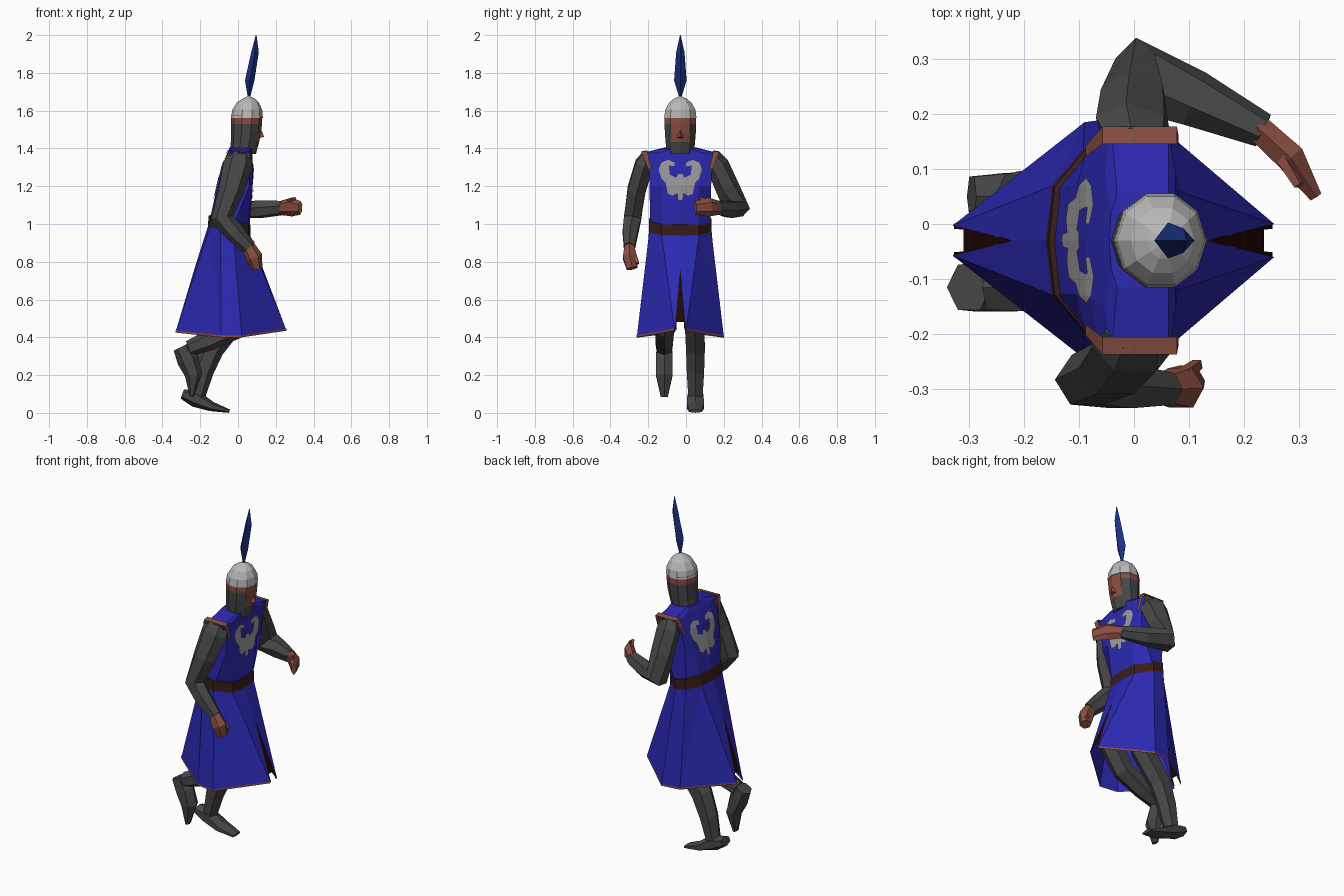
import bpy, bmesh, math
from mathutils import Vector
from mathutils.bvhtree import BVHTree

if "Cube" in bpy.data.objects:
    bpy.data.objects.remove(bpy.data.objects["Cube"])

YC = -0.03  # middle of the body in y; the figure faces +x


def material(name, r, g, b):
    m = bpy.data.materials.new(name)
    m.diffuse_color = (r, g, b, 1)
    m.use_nodes = True
    m.node_tree.nodes["Principled BSDF"].inputs["Base Color"].default_value = m.diffuse_color
    return m


BLUE = material("blue cloth", 0.025, 0.022, 0.45)
MAIL = material("dark grey mail", 0.062, 0.062, 0.062)
SKIN = material("red brown skin", 0.25, 0.076, 0.052)
STEEL = material("light steel", 0.48, 0.48, 0.48)
BELT = material("brown leather", 0.04, 0.013, 0.011)
DARK = material("dark lining", 0.014, 0.002, 0.002)
SILVER = material("silver paint", 0.34, 0.34, 0.34)
PLUME = material("deep blue feather", 0.01, 0.03, 0.22)


def build(name, verts, faces, mats, rule=None):
    bm = bmesh.new()
    vs = [bm.verts.new(v) for v in verts]
    for f in faces:
        bm.faces.new([vs[i] for i in f])
    bmesh.ops.recalc_face_normals(bm, faces=bm.faces)
    bm.normal_update()
    if rule:
        for f in bm.faces:
            f.material_index = rule(f.calc_center_median(), f.normal)
    me = bpy.data.meshes.new(name)
    bm.to_mesh(me)
    bm.free()
    for m in mats:
        me.materials.append(m)
    ob = bpy.data.objects.new(name, me)
    bpy.context.collection.objects.link(ob)
    return ob


def loft_faces(rings, n, caps=True):
    faces = [(r * n + i, r * n + (i + 1) % n, (r + 1) * n + (i + 1) % n, (r + 1) * n + i)
             for r in range(rings - 1) for i in range(n)]
    if caps:
        faces += [tuple(range(n))[::-1], tuple(range((rings - 1) * n, rings * n))]
    return faces


def tube(name, path, mat, ref=(0, 1, 0), n=6):
    """Path points are x, y, z, half size along ref, half size across it."""
    c = [Vector(p[:3]) for p in path]
    verts = []
    for k, p in enumerate(path):
        t = Vector()
        if k:
            t += (c[k] - c[k - 1]).normalized()
        if k < len(c) - 1:
            t += (c[k + 1] - c[k]).normalized()
        t.normalize()
        u = Vector(ref)
        u = (u - t * u.dot(t)).normalized()
        v = t.cross(u)
        for i in range(n):
            a = 2 * math.pi * (i + 0.5) / n
            verts.append(c[k] + u * p[3] * math.cos(a) * 1.1 + v * p[4] * math.sin(a))
    return build(name, verts, loft_faces(len(path), n), [mat])


# Torso: half outlines (rounded waist, boxy chest), scaled for each ring
HALF = [(1, 0), (.95, .6), (.6, 1), (.3, 1), (.05, .6), (0, 0)]
BOXY = [(1, 0), (1, .6), (.9, 1), (.12, 1), (.03, .6), (0, 0)]


def ring(zf, zb, xf, xb, w, half=HALF, mirror=True):
    outline = half + [(fx, -fy) for fx, fy in half[-2:0:-1]] if mirror else half
    return [(xb + (xf - xb) * fx, YC + w * fy, zb + (zf - zb) * fx) for fx, fy in outline]


WAIST = (.938, .985, .066, -.16, .165)
tv = (ring(.97, 1.02, .06, -.15, .16) + ring(1.2, 1.2, .078, -.11, .163, BOXY)
      + ring(1.3, 1.3, .079, -.087, .168, BOXY) + ring(1.375, 1.375, .076, -.057, .203, BOXY)
      + ring(1.4, 1.405, .075, -.045, .085, BOXY))
tf = loft_faces(5, 10)
# faces over the arm ends carry the red brown trim colour, the arm covers the rest
build("tunic_top", tv, tf, [BLUE, SKIN], lambda c, n: int(c.z > 1.31 and abs(n.y) > .8))
build("belt", ring(*WAIST) + ring(.995, 1.045, .066, -.155, .165) + ring(1.0, 1.05, .05, -.13, .15),
      loft_faces(3, 10, False), [BELT])

# Skirt: split front and back, straight panels from waist to hem
waist = ring(*WAIST, mirror=False)
HEM = [(.255, .03, .44), (.02, .23, .405), (-.09, .215, .405), (-.33, .027, .43)]
APEX = [(.133, 0, .76), (-.222, 0, .79)]
sv, sf, hv, hf = [], [], [], []
for s in (1, -1):
    o, h = len(sv), len(hv)
    sv += [(x, YC + s * (y - YC), z) for x, y, z in waist]
    sv += [(x, YC + s * y, z) for x, y, z in HEM + APEX]
    for f in [(0, 1, 6, 10), (1, 2, 7), (1, 7, 6), (2, 3, 8, 7), (3, 4, 8), (4, 9, 8), (4, 5, 11, 9)]:
        sf.append([o + i for i in f])
    hv += [(x * 1.004, YC + s * y * 1.004, z + d) for d in (.006, -.005) for x, y, z in HEM]
    hf += [(h + i, h + i + 1, h + i + 5, h + i + 4) for i in range(3)]
build("skirt", sv, sf, [BLUE])
build("skirt_hem", hv, hf, [SKIN])

# Dark lining seen through the slits: a wedge with two tails down to the hem
for name, x0, z0, x1, x2 in (("front_slit_lining", .133, .765, .236, .252), ("back_slit_lining", -.222, .795, -.31, -.327)):
    pts = [(x0, 0, z0), (x1, -.031, .48), (x1, .031, .48), (x1, -.02, .48), (x1, .02, .48),
           (x2, -.031, .44), (x2, -.021, .44), (x2, .031, .44), (x2, .021, .44)]
    build(name, [(x, YC + y, z) for x, y, z in pts], [(0, 1, 3, 4, 2), (1, 5, 6, 3), (2, 4, 8, 7)], [DARK])

# Heraldic bird, cut into small pieces and laid on the chest and back
BIRD = [(0, 1.125), (.012, 1.13), (.014, 1.165), (.04, 1.15), (.066, 1.16), (.066, 1.18), (.025, 1.19), (.03, 1.21),
        (.07, 1.21), (.1, 1.24), (.115, 1.29), (.1, 1.325), (.065, 1.34), (.03, 1.325), (.03, 1.305), (.06, 1.31),
        (.07, 1.29), (.055, 1.26), (.02, 1.245), (.012, 1.265), (0, 1.265)]
tree = BVHTree.FromPolygons([Vector(v) for v in tv], tf)
for name, d in (("chest_emblem", 1), ("back_emblem", -1)):
    bm = bmesh.new()
    for s in (1, -1):
        bm.faces.new([bm.verts.new((0, YC + s * y, z)) for y, z in BIRD])
    bmesh.ops.triangulate(bm, faces=bm.faces)
    cuts = [((0, YC + i * .02, 0), (0, 1, 0)) for i in range(-5, 6)]
    cuts += [((0, 0, 1.14 + i * .02), (0, 0, 1)) for i in range(10)]
    for co, no in cuts:
        bmesh.ops.bisect_plane(bm, geom=bm.verts[:] + bm.edges[:] + bm.faces[:], plane_co=co, plane_no=no)
    for v in bm.verts:
        hit = tree.ray_cast(Vector((d, v.co.y, v.co.z)), Vector((-d, 0, 0)))[0]
        v.co.x = (hit.x if hit else 0) + d * .005
    bm.normal_update()
    for f in bm.faces:
        if f.normal.x * d < 0:
            f.normal_flip()
    me = bpy.data.meshes.new(name)
    bm.to_mesh(me)
    bm.free()
    me.materials.append(SILVER)
    bpy.context.collection.objects.link(bpy.data.objects.new(name, me))

# Shoulder trims: a folded strip along each armhole edge
STRIP = [(.081, 1.29, .152, .172), (.081, 1.34, .164, .19), (.078, 1.381, .175, .207),
         (-.057, 1.384, .175, .207), (-.073, 1.34, .164, .19), (-.088, 1.29, .152, .172)]
for name, s in (("left_shoulder_trim", 1), ("right_shoulder_trim", -1)):
    v = [(x, YC + s * a, z + .006 * (z > 1.36)) for x, z, a, b in STRIP] + [(x, YC + s * b, z) for x, z, a, b in STRIP]
    build(name, v, [(i, i + 1, i + 7, i + 6) for i in range(5)], [SKIN])

# Right arm, hanging with a bent elbow
tube("right_arm", [(.008, -.195, 1.365, .036, .062), (0, -.222, 1.315, .05, .078), (-.035, -.262, 1.18, .05, .068),
                   (-.085, -.283, 1.03, .048, .06), (-.02, -.295, .955, .042, .052), (.06, -.3, .875, .03, .04)], MAIL)
tube("right_hand", [(.055, -.3, .88, .027, .036), (.085, -.298, .825, .038, .045), (.1, -.285, .765, .03, .03)], SKIN)
tube("right_thumb", [(.09, -.275, .84, .014, .016), (.115, -.255, .79, .01, .013)], SKIN, n=4)

# Left arm, forearm held across the front
bend = (.4, .85, .33)
tube("left_arm", [(.008, .138, 1.36, .036, .062), (0, .168, 1.31, .052, .076), (0, .22, 1.19, .058, .066),
                  (0, .272, 1.075, .064, .056), (.11, .228, 1.078, .048, .05), (.235, .17, 1.085, .028, .04)],
     MAIL, bend)
tube("left_hand", [(.225, .175, 1.085, .025, .037), (.285, .12, 1.09, .028, .05), (.33, .05, 1.085, .012, .036)],
     SKIN, (.7, .7, 0))
tube("left_thumb", [(.27, .12, 1.12, .012, .014), (.3, .07, 1.135, .009, .01)], SKIN, n=4)

# Standing leg and boot
tube("left_leg", [(-.04, .04, .9, .07, .08), (-.02, .045, .5, .055, .075), (-.14, .05, .34, .052, .066),
                  (-.185, .05, .22, .048, .056), (-.215, .05, .09, .04, .042)], MAIL)
tube("left_boot", [(-.295, .05, .1, .038, .026), (-.225, .05, .075, .045, .045), (-.14, .05, .034, .048, .026),
                   (-.045, .05, .009, .034, .009)], MAIL)

# Raised leg, shin going back and boot pointing down
tube("right_leg", [(-.04, -.1, .9, .07, .08), (.06, -.11, .56, .055, .075), (-.02, -.113, .45, .052, .065),
                   (-.15, -.115, .385, .048, .055), (-.26, -.115, .34, .042, .042)], MAIL)
tube("right_boot", [(-.3, -.115, .35, .043, .045), (-.265, -.115, .28, .046, .058), (-.235, -.115, .2, .046, .046),
                    (-.245, -.115, .085, .02, .01)], MAIL)


# Head: lofted rings with rules for face and mail
def round_rings(data, n=10):
    return [(xc + rx * math.cos(2 * math.pi * i / n), YC + ry * math.sin(2 * math.pi * i / n), z)
            for z, xc, rx, ry in data for i in range(n)]


def face_rule(c, no):
    return 1 if c.z > 1.54 or (no.x > .75 and c.z > 1.44) else 0


head = [(1.37, .025, .07, .075), (1.435, .037, .075, .082), (1.48, .042, .08, .086),
        (1.53, .045, .082, .088), (1.575, .046, .082, .088)]
build("mail_hood_and_face", round_rings(head), loft_faces(5, 10), [MAIL, SKIN], face_rule)
build("nose", [(.115, YC, 1.52), (.138, YC, 1.462), (.115, YC - .018, 1.455), (.115, YC + .018, 1.455)],
      [(0, 1, 2), (0, 3, 1), (1, 3, 2)], [SKIN])
helmet = [(1.562, .047, .085, .09), (1.605, .049, .079, .084), (1.643, .052, .058, .062),
          (1.664, .056, .032, .034), (1.677, .058, .006, .006)]
build("helmet", round_rings(helmet), loft_faces(5, 10), [STEEL])

# Feather plume
feather = [(1.67, .058, .006, .006), (1.76, .062, .025, .033), (1.91, .09, .02, .022), (2.0, .096, .002, .002)]
build("plume", round_rings(feather, 4), loft_faces(4, 4), [PLUME])
